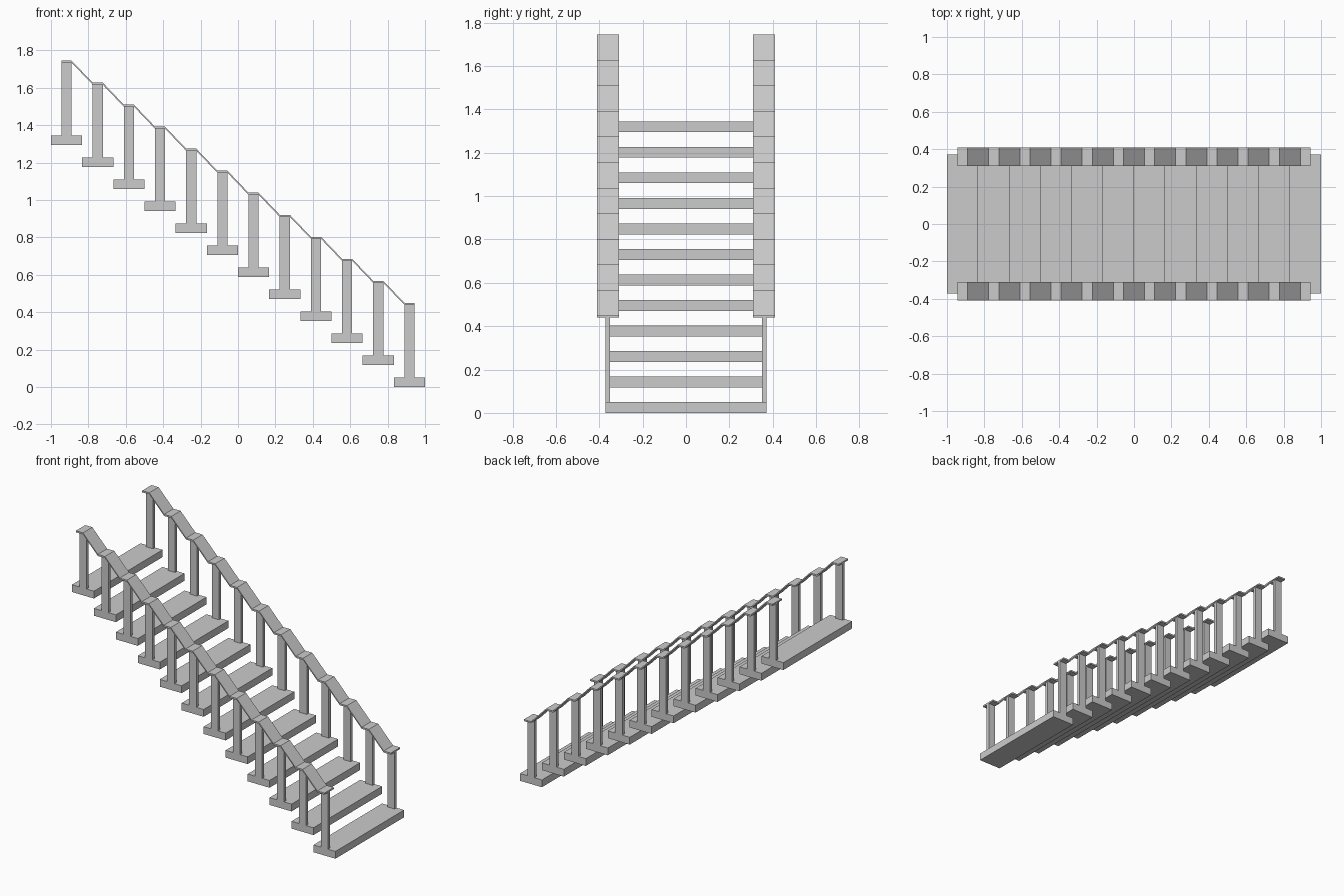
import bpy, bmesh

if "Cube" in bpy.data.objects:
    bpy.data.objects.remove(bpy.data.objects["Cube"])

STEPS = 12
RUN = 2.0 / STEPS
RISE = 1.295 / 11
THICK = 0.05
POST_W = 0.054
RAIL_TOP = 0.45
RAIL_T = 0.011


def box(name, x, y, z):
    """Box from (min, max) ranges."""
    bpy.ops.mesh.primitive_cube_add(
        size=1, location=[(a + b) / 2 for a, b in (x, y, z)])
    ob = bpy.context.object
    ob.name = name
    ob.scale = [b - a for a, b in (x, y, z)]
    return ob


def handrail(name, y0, y1):
    """Stepped rail strip: side profile extruded across y."""
    top = []
    for i in range(STEPS):
        cx, z = 1 - RUN * (i + 0.5), RAIL_TOP + i * RISE
        top += [(cx + POST_W / 2, z), (cx - POST_W / 2, z)]
    bm = bmesh.new()
    rows = []
    for x, z in top:
        rows.append([bm.verts.new(p) for p in (
            (x, y0, z), (x, y1, z), (x, y1, z - RAIL_T), (x, y0, z - RAIL_T))])
    for a, b in zip(rows, rows[1:]):
        for k in range(4):
            n = (k + 1) % 4
            bm.faces.new((a[k], a[n], b[n], b[k]))
    bm.faces.new(rows[0])
    bm.faces.new(rows[-1])
    bmesh.ops.recalc_face_normals(bm, faces=bm.faces)
    me = bpy.data.meshes.new(name)
    bm.to_mesh(me)
    bm.free()
    bpy.context.collection.objects.link(bpy.data.objects.new(name, me))


# Treads and balusters
for i in range(STEPS):
    cx, z = 1 - RUN * (i + 0.5), i * RISE
    box(f"tread_{i + 1}", (cx - RUN / 2, cx + RUN / 2), (-0.372, 0.372), (z, z + THICK))
    for side, y in (("front", (-0.372, -0.35)), ("back", (0.35, 0.372))):
        box(f"{side}_baluster_{i + 1}", (cx - POST_W / 2, cx + POST_W / 2), y,
            (z + THICK, z + RAIL_TOP - RAIL_T))

# Handrails
handrail("front_handrail", -0.41, -0.309)
handrail("back_handrail", 0.309, 0.41)
